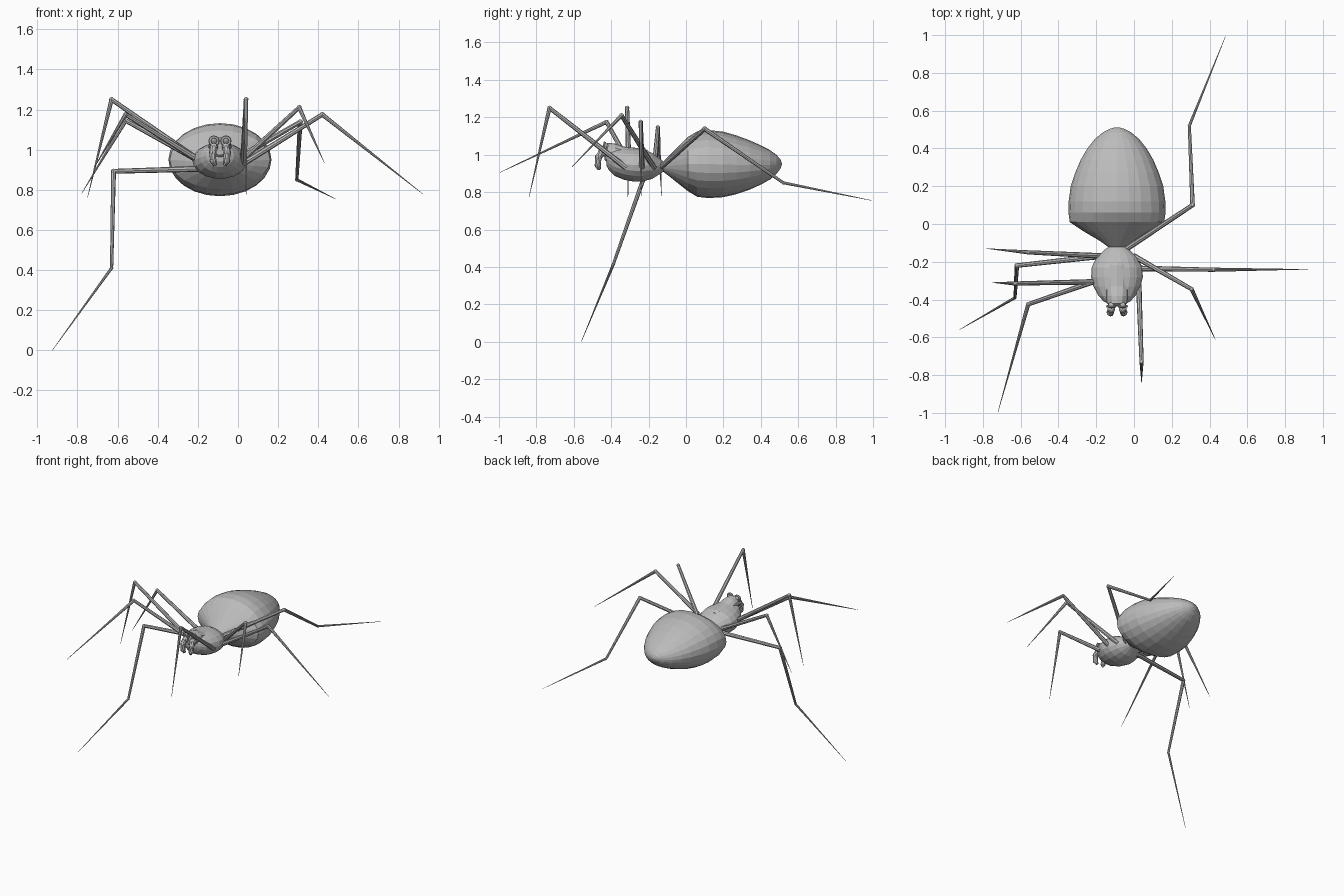
import bpy, bmesh, math
from mathutils import Vector, Matrix

cube = bpy.data.objects.get("Cube")
if cube:
    bpy.data.objects.remove(cube)

grey = bpy.data.materials.new("plain grey")
grey.use_nodes = True
grey.diffuse_color = (0.5, 0.5, 0.5, 1)
grey.node_tree.nodes["Principled BSDF"].inputs["Base Color"].default_value = grey.diffuse_color

CX = -0.09  # body centre line


def finish(bm, name):
    bmesh.ops.recalc_face_normals(bm, faces=bm.faces)
    mesh = bpy.data.meshes.new(name)
    bm.to_mesh(mesh)
    bm.free()
    mesh.materials.append(grey)
    obj = bpy.data.objects.new(name, mesh)
    bpy.context.collection.objects.link(obj)
    return obj


def loft(name, stations, sides):
    """Elliptical rings along y: (y, half width, middle z, half height)."""
    bm = bmesh.new()
    rings = []
    for y, w, z, h in stations:
        angles = [math.tau * i / sides for i in range(sides)]
        rings.append([bm.verts.new((CX + w * math.cos(a), y, z + h * math.sin(a))) for a in angles])
    for a, b in zip(rings, rings[1:]):
        for i in range(sides):
            j = (i + 1) % sides
            bm.faces.new((a[i], a[j], b[j], b[i]))
    bm.faces.new(rings[0])
    bm.faces.new(rings[-1])
    return finish(bm, name)


def tube(name, points, radii, sides=8):
    """Tapered segments joined by small balls."""
    bm = bmesh.new()
    pts = [Vector(p) for p in points]
    for a, b, ra, rb in zip(pts, pts[1:], radii, radii[1:]):
        d = b - a
        m = Matrix.Translation((a + b) / 2) @ d.to_track_quat('Z', 'Y').to_matrix().to_4x4()
        bmesh.ops.create_cone(bm, cap_ends=True, segments=sides, radius1=ra,
                              radius2=rb, depth=d.length, matrix=m)
    for p, r in zip(pts[1:-1], radii[1:-1]):
        bmesh.ops.create_uvsphere(bm, u_segments=sides, v_segments=6, radius=r * 1.1,
                                  matrix=Matrix.Translation(p))
    return finish(bm, name)


# Abdomen
loft("abdomen", [
    (-0.13, 0.035, 0.935, 0.02), (-0.09, 0.09, 0.94, 0.055),
    (-0.04, 0.175, 0.945, 0.10), (0.01, 0.25, 0.95, 0.145),
    (0.06, 0.257, 0.95, 0.175), (0.12, 0.256, 0.95, 0.182),
    (0.20, 0.245, 0.948, 0.175), (0.27, 0.222, 0.946, 0.157),
    (0.34, 0.192, 0.945, 0.132), (0.40, 0.157, 0.945, 0.105),
    (0.45, 0.117, 0.946, 0.078), (0.485, 0.075, 0.948, 0.05),
    (0.505, 0.035, 0.95, 0.025), (0.512, 0.008, 0.95, 0.006)], 24)

# Cephalothorax
loft("thorax", [
    (-0.11, 0.03, 0.935, 0.02), (-0.14, 0.07, 0.938, 0.042),
    (-0.18, 0.11, 0.94, 0.07), (-0.23, 0.134, 0.943, 0.087),
    (-0.28, 0.137, 0.945, 0.09), (-0.33, 0.125, 0.95, 0.086),
    (-0.38, 0.098, 0.96, 0.075), (-0.41, 0.07, 0.97, 0.057),
    (-0.425, 0.04, 0.975, 0.035)], 18)

# Raised head rising towards the face
loft("head", [
    (-0.20, 0.035, 0.99, 0.03), (-0.22, 0.06, 0.99, 0.042),
    (-0.33, 0.064, 1.0, 0.043), (-0.38, 0.06, 1.01, 0.05),
    (-0.42, 0.053, 1.01, 0.053), (-0.435, 0.035, 1.01, 0.038)], 12)

# Eyes with rims, and downward curving jaws
for side, s in (("left", 1), ("right", -1)):
    x = CX + s * 0.03
    bpy.ops.mesh.primitive_torus_add(major_segments=12, minor_segments=6, major_radius=0.02,
                                     minor_radius=0.008, location=(x, -0.435, 1.043),
                                     rotation=(math.pi / 2, 0, 0))
    rim = bpy.context.object
    rim.name = side + "_eye_rim"
    rim.data.materials.append(grey)
    bm = bmesh.new()
    bmesh.ops.create_uvsphere(bm, u_segments=10, v_segments=8, radius=0.017,
                              matrix=Matrix.Translation((x, -0.43, 1.043)))
    finish(bm, side + "_eye")
    tube(side + "_jaw",
         [(x, -0.39, 1.0), (x, -0.45, 1.012), (x + s * 0.006, -0.468, 0.985),
          (x + s * 0.004, -0.472, 0.945), (x - s * 0.006, -0.464, 0.922)],
         [0.018, 0.019, 0.018, 0.016, 0.01])

# Legs: hip, knee, optional ankle, tip
legs = {
    "right_front_leg": [(-0.17, -0.29, 0.93), (-0.56, -0.425, 1.175), (-0.72, -0.995, 0.905)],
    "right_second_leg": [(-0.17, -0.305, 0.93), (-0.63, -0.315, 1.25), (-0.75, -0.31, 0.76)],
    "right_third_leg": [(-0.17, -0.17, 0.905), (-0.62, -0.22, 0.892),
                        (-0.63, -0.39, 0.41), (-0.925, -0.56, 0.0)],
    "right_back_leg": [(-0.15, -0.17, 0.92), (-0.56, -0.15, 1.145), (-0.78, -0.13, 0.78)],
    "left_front_leg": [(0.025, -0.32, 0.93), (0.04, -0.73, 1.25), (0.04, -0.84, 0.77)],
    "left_second_leg": [(0.01, -0.235, 0.92), (0.42, -0.242, 1.175), (0.92, -0.24, 0.78)],
    "left_third_leg": [(0.0, -0.17, 0.93), (0.305, -0.345, 1.21), (0.43, -0.61, 0.935)],
    "left_back_leg": [(-0.06, -0.145, 0.925), (0.31, 0.10, 1.138),
                      (0.293, 0.52, 0.85), (0.485, 0.995, 0.755)],
}
for name, pts in legs.items():
    radii = [0.015, 0.011, 0.001] if len(pts) == 3 else [0.015, 0.012, 0.008, 0.001]
    tube(name, pts, radii)
